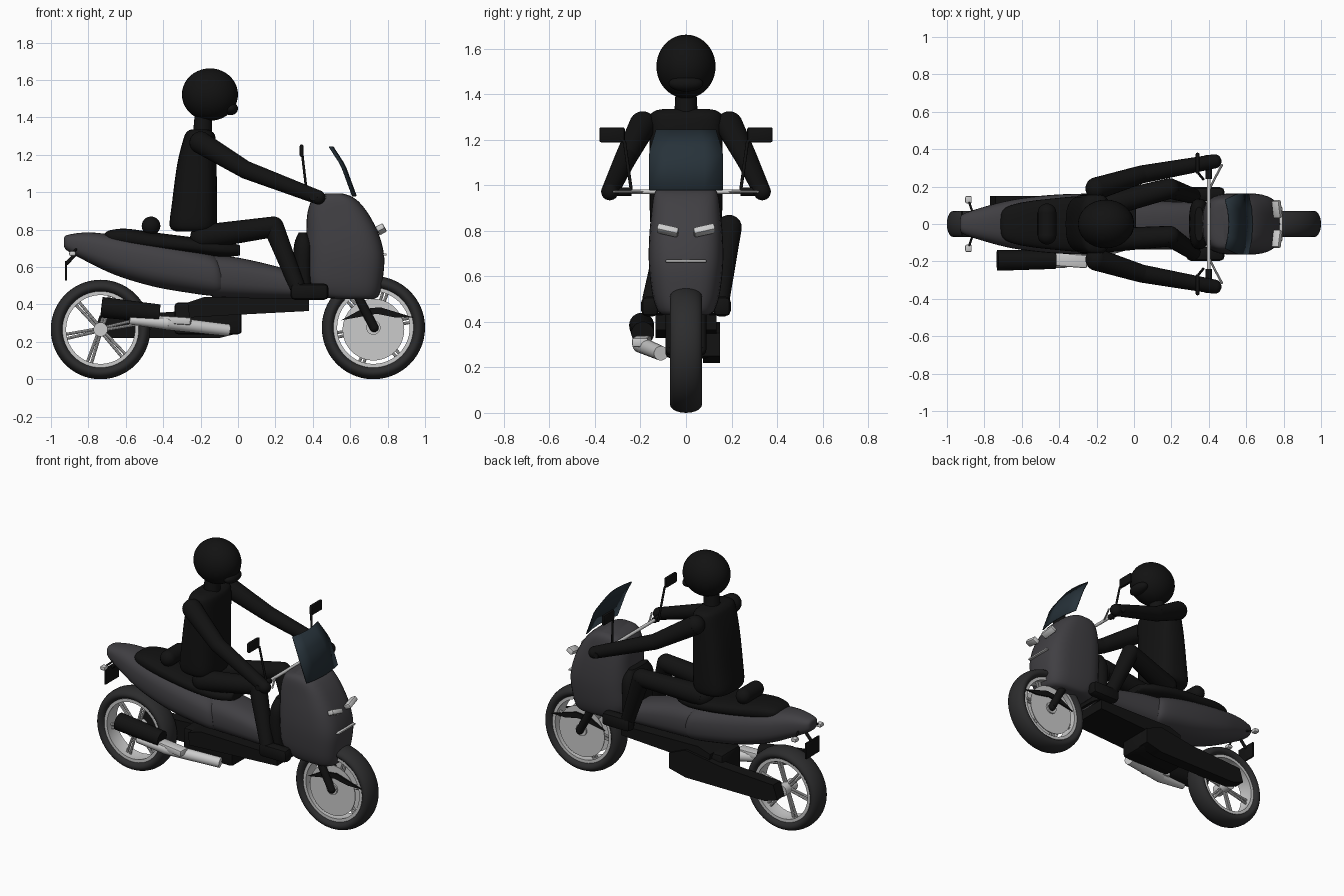
import bpy, bmesh, math
from math import sin, cos, pi
from mathutils import Vector, Matrix

if "Cube" in bpy.data.objects:
    bpy.data.objects.remove(bpy.data.objects["Cube"])

def mat(name, *c):
    m = bpy.data.materials.new(name)
    m.diffuse_color = (*c, 1)
    m.use_nodes = True
    m.node_tree.nodes["Principled BSDF"].inputs["Base Color"].default_value = m.diffuse_color
    return m

BLACK = mat("black", .006, .006, .006)
BODY = mat("dark_paint", .052, .05, .056)
TYRE = mat("rubber", .025, .025, .026)
SILVER = mat("silver", .6, .6, .6)
GLASS = mat("tinted_glass", .02, .032, .042)

def finish(name, bm, m, angle=40):
    bmesh.ops.recalc_face_normals(bm, faces=bm.faces)
    me = bpy.data.meshes.new(name)
    bm.to_mesh(me)
    bm.free()
    me.materials.append(m)
    ob = bpy.data.objects.new(name, me)
    bpy.context.collection.objects.link(ob)
    bpy.ops.object.select_all(action='DESELECT')
    ob.select_set(True)
    bpy.context.view_layer.objects.active = ob
    bpy.ops.object.shade_smooth_by_angle(angle=math.radians(angle))
    return ob

def skin(name, rings, m, closed=False):
    # bridge rings of points; caps unless the rings close into a loop
    bm = bmesh.new()
    vs = [[bm.verts.new(p) for p in r] for r in rings]
    n = len(vs[0])
    pairs = list(zip(vs, vs[1:])) + ([(vs[-1], vs[0])] if closed else [])
    for a, b in pairs:
        for i in range(n):
            j = (i + 1) % n
            bm.faces.new((a[i], a[j], b[j], b[i]))
    if not closed:
        bm.faces.new(vs[0])
        bm.faces.new(vs[-1])
    return finish(name, bm, m)

def smooth_rows(rows, k=4):
    out = []
    for i in range(len(rows) - 1):
        p = [rows[max(0, min(len(rows) - 1, i + d))] for d in (-1, 0, 1, 2)]
        for s in range(k):
            t = s / k
            out.append([b + .5 * t * (c - a + t * (2*a - 5*b + 4*c - d + t * (3*(b - c) + d - a)))
                        for a, b, c, d in zip(*p)])
    return out + [list(rows[-1])]

def loft(name, rows, m, axis='x', power=.75, n=32):
    # rows: position along axis, low, high, half width
    rings = []
    for t, lo, hi, w in smooth_rows(rows):
        ring = []
        for i in range(n):
            c, s = cos(2*pi*i/n), sin(2*pi*i/n)
            y = w * math.copysign(abs(c)**power, c)
            h = (lo + hi)/2 + (hi - lo)/2 * math.copysign(abs(s)**power, s)
            ring.append((t, y, h) if axis == 'x' else (h, y, t))
        rings.append(ring)
    return skin(name, rings, m)

def tube(name, pts, radii, m, rounded=True, n=20):
    # tapered segments with ball joints
    bm = bmesh.new()
    if isinstance(radii, (int, float)):
        radii = [radii] * len(pts)
    pts = [Vector(p) for p in pts]
    for (a, ra), (b, rb) in zip(zip(pts, radii), zip(pts[1:], radii[1:])):
        d = b - a
        M = Matrix.Translation((a + b)/2) @ d.to_track_quat('Z', 'Y').to_matrix().to_4x4()
        bmesh.ops.create_cone(bm, cap_ends=True, segments=n, radius1=ra, radius2=rb, depth=d.length, matrix=M)
    for p, r in (zip(pts, radii) if rounded else zip(pts[1:-1], radii[1:-1])):
        bmesh.ops.create_uvsphere(bm, u_segments=n, v_segments=12, radius=r, matrix=Matrix.Translation(p))
    return finish(name, bm, m)

def box(name, loc, size, m, rot=(0, 0, 0), bevel=.008):
    bm = bmesh.new()
    bmesh.ops.create_cube(bm, size=1, matrix=Matrix.Diagonal((*size, 1)))
    bmesh.ops.bevel(bm, geom=bm.edges[:], offset=min(bevel, min(size)*.4), segments=2, profile=.5, affect='EDGES')
    ob = finish(name, bm, m)
    ob.location, ob.rotation_euler = loc, rot
    return ob

def ball(name, loc, scale, m):
    bm = bmesh.new()
    bmesh.ops.create_uvsphere(bm, u_segments=32, v_segments=20, radius=1,
                              matrix=Matrix.Translation(loc) @ Matrix.Diagonal((*scale, 1)))
    return finish(name, bm, m)

def prism(name, prof, y0, y1, m):
    return skin(name, [[(x, y, z) for x, z in prof] for y in (y0, y1)], m)

def lathe(name, c, prof, m, n=56):
    # closed (radius, y) section spun around the axle
    return skin(name, [[(c[0] + r*cos(2*pi*i/n), y, c[1] + r*sin(2*pi*i/n)) for r, y in prof]
                       for i in range(n)], m, True)

# wheels
REAR, FRONT = (-.735, .266), (.724, .276)
for tag, c, R in (("rear", REAR, .266), ("front", FRONT, .276)):
    mid = R - .036
    lathe(tag + "_tyre", c, [(mid + .036*cos(a), .07*sin(a)) for a in [2*pi*k/20 for k in range(20)]], TYRE)
    lathe(tag + "_rim", c, [(R-.062, -.05), (R-.062, .05), (R-.082, .05), (R-.076, 0), (R-.082, -.05)], SILVER)
    tube(tag + "_hub", [(c[0], -.06, c[1]), (c[0], .06, c[1])], .038, SILVER, False)
    for k in range(6):
        a = 2*pi*k/6 + .2
        for s in (-.06, .06):
            tube(tag + "_spoke", [(c[0] + .03*cos(a+4*s), 0, c[1] + .03*sin(a+4*s)),
                                  (c[0] + (R-.07)*cos(a+s), 0, c[1] + (R-.07)*sin(a+s))], .008, SILVER, False, 8)

# front brake discs, forks and fender wings
for s in (-1, 1):
    tube("brake_disc", [(*(FRONT[0], s*.045), .265), (FRONT[0], s*.05, .265)], .165, SILVER, False, 40)
    tube("fork_leg", [(.6, s*.065, .52), (.728, s*.065, .276)], .024, BLACK)
    prism("fender_wing", [(.55, .315), (.66, .375), (.76, .385), (.94, .33), (.84, .33), (.74, .35), (.66, .335)],
          s*.05, s*.06, BLACK)

# bodywork
loft("tail_body", [(-.93, .71, .755, .03), (-.91, .685, .772, .055), (-.8, .625, .785, .092), (-.65, .555, .77, .13),
                   (-.45, .495, .74, .155), (-.25, .46, .70, .162), (-.13, .445, .665, .155), (-.09, .45, .62, .135)], BODY)
loft("centre_body", [(-.14, .44, .665, .138), (0, .435, .65, .13), (.2, .43, .605, .12), (.38, .43, .55, .115)], BODY)
loft("front_shield", [(.43, .52, .73, .1), (.45, .42, .755, .125), (.52, .37, .772, .148), (.65, .365, .782, .163),
                      (.77, .365, .755, .162), (.88, .37, .7, .152), (.95, .39, .645, .143),
                      (.98, .42, .6, .13), (.993, .47, .56, .11)], BODY, 'z', .6)
loft("inner_leg_panel", [(.44, .32, .4, .12), (.6, .295, .4, .135), (.72, .3, .4, .13), (.785, .325, .37, .09)], BLACK, 'z')
loft("seat", [(-.715, .755, .775, .04), (-.69, .73, .795, .085), (-.6, .71, .805, .115), (-.45, .69, .785, .135),
              (-.25, .67, .76, .15), (-.1, .655, .74, .135), (0, .66, .72, .09), (.01, .67, .71, .06)], BLACK)
tube("passenger_bolster", [(-.465, -.06, .82), (-.465, .06, .82)], .05, BLACK)
prism("floorboard", [(-.18, .44), (-.27, .41), (-.26, .33), (0, .345), (.38, .365), (.38, .43)], -.135, .135, BLACK)

# engine, drive case and exhaust
box("engine", (-.16, .01, .325), (.36, .2, .17), BLACK, bevel=.02)
prism("drive_case", [(-.77, .25), (-.68, .22), (-.1, .22), (.02, .25), (.02, .35), (-.1, .4), (-.35, .36), (-.74, .34)],
      .075, .15, BLACK)
tube("muffler", [(-.73, -.195, .385), (-.42, -.19, .35)], [.055, .05], BLACK, False, 24)
tube("exhaust_pipe", [(-.58, -.215, .315), (-.38, -.2, .3), (-.05, -.11, .262)], [.022, .036, .032], SILVER, False)
box("exhaust_shield", (-.34, -.195, .315), (.18, .07, .04), SILVER, (0, .06, -.08))

# lights, plate and small fittings
box("front_light_bar", (.785, 0, .667), (.02, .18, .012), SILVER)
box("number_plate", (-.92, 0, .58), (.012, .14, .105), BLACK, bevel=.003)
tube("plate_bracket", [(-.915, 0, .62), (-.86, 0, .68)], .01, BLACK)
tube("handlebar", [(.4, -.36, .972), (.4, .36, .972)], .01, SILVER)
for s in (-1, 1):
    box("headlight", (.765, s*.08, .802), (.045, .095, .032), SILVER, (s*.25, -.5, 0))
    box("turn_signal", (-.885, s*.13, .672), (.035, .04, .025), SILVER)
    tube("turn_signal_stem", [(-.885, s*.13, .675), (-.86, s*.05, .7)], .006, BLACK)
    tube("handle_grip", [(.4, s*.24, .972), (.4, s*.37, .972)], .018, BLACK, False)
    tube("brake_lever", [(.405, s*.19, .972), (.43, s*.24, .972), (.47, s*.315, .972)], .006, SILVER, n=8)
    tube("mirror_stalk", [(.37, s*.24, .975), (.345, s*.27, 1.19), (.342, s*.3, 1.22)], .007, BLACK, n=10)
    box("mirror", (.34, s*.325, 1.222), (.02, .112, .066), BLACK, bevel=.01)

# windscreen
half = [(.635, .162, .98), (.58, .163, 1.13), (.565, .158, 1.16), (.51, .132, 1.245)]
bm = bmesh.new()
rows = [[bm.verts.new((x - .02*abs(k)**2, w*k, z)) for k in (-1, -.5, 0, .5, 1)] for x, w, z in half]
for a, b in zip(rows, rows[1:]):
    for i in range(4):
        bm.faces.new((a[i], a[i+1], b[i+1], b[i]))
screen = finish("windscreen", bm, GLASS)
screen.modifiers.new("thickness", 'SOLIDIFY').thickness = .006

# rider
loft("rider_torso", [(.79, -.33, -.14, .13), (.82, -.365, -.115, .155), (.95, -.352, -.112, .16), (1.15, -.325, -.115, .16),
                     (1.29, -.29, -.12, .16), (1.325, -.27, -.14, .14), (1.335, -.25, -.16, .1)], BLACK, 'z', .7)
tube("rider_neck", [(-.19, 0, 1.3), (-.185, 0, 1.43)], [.052, .045], BLACK, False)
ball("rider_head", (-.15, 0, 1.522), (.15, .13, .14), BLACK)
ball("rider_chin", (-.04, 0, 1.447), (.04, .075, .035), BLACK)
for s in (-1, 1):
    tube("rider_arm", [(-.2, s*.19, 1.265), (.04, s*.265, 1.12), (.43, s*.335, .972)], [.06, .048, .038], BLACK)
    knee = .19 if s > 0 else -.065
    tube("rider_leg", [(-.19, s*.09, .76), (.19, knee, .815), (.315, s*.15, .5)], [.066, .055, .042], BLACK)
    box("rider_foot", (.382, s*.158, .468), (.205, .078, .088), BLACK, bevel=.025)
